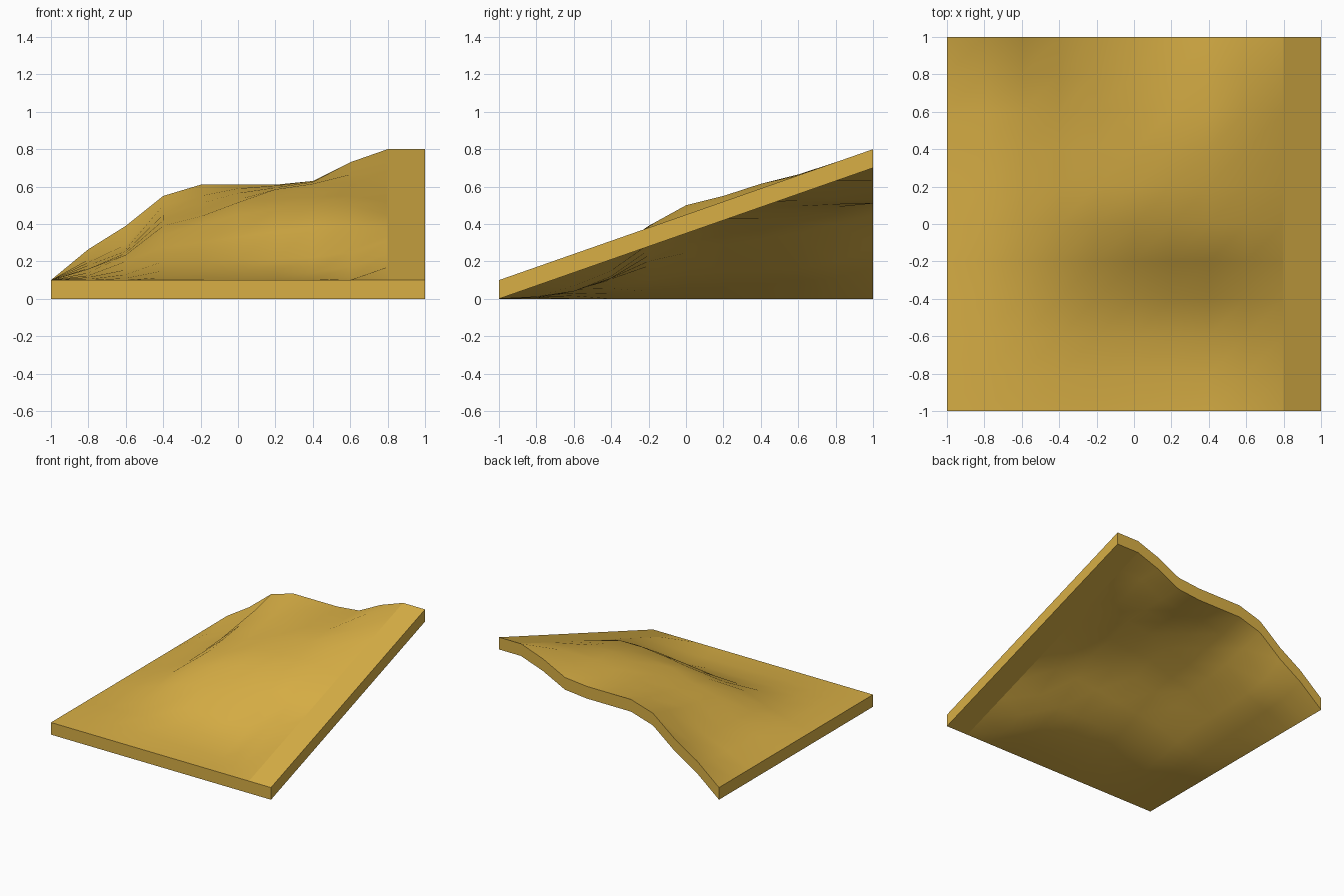
import bpy
import bmesh

STEP = 0.2
THICK = 0.1

# Surface heights: one column per x from -0.8 to 0.6, each running y = -0.8 .. 1
columns = [
    (0.105, 0.115, 0.125, 0.14, 0.16, 0.165, 0.18, 0.195, 0.21, 0.265),
    (0.11, 0.13, 0.155, 0.20, 0.235, 0.245, 0.255, 0.265, 0.29, 0.39),
    (0.115, 0.15, 0.20, 0.275, 0.345, 0.39, 0.42, 0.45, 0.50, 0.55),
    (0.115, 0.145, 0.205, 0.30, 0.40, 0.44, 0.465, 0.51, 0.55, 0.61),
    (0.11, 0.145, 0.21, 0.33, 0.45, 0.515, 0.53, 0.565, 0.59, 0.61),
    (0.11, 0.145, 0.21, 0.36, 0.48, 0.53, 0.585, 0.595, 0.605, 0.61),
    (0.105, 0.14, 0.22, 0.38, 0.50, 0.545, 0.615, 0.625, 0.63, 0.63),
    (0.11, 0.17, 0.25, 0.39, 0.50, 0.55, 0.615, 0.665, 0.73, 0.73),
]


def height(i, j):
    """Top height at grid point i along x, j along y."""
    if i == 0 or j == 0:
        return 0.1                      # level left and front edges
    if i >= 9:
        return 0.1 + 0.07 * j           # straight ramp on the right
    return columns[i - 1][j - 1]


# Top and bottom sheets, then the rim between them
bm = bmesh.new()
top, low = {}, {}
for i in range(11):
    for j in range(11):
        x, y, z = -1 + i * STEP, -1 + j * STEP, height(i, j)
        top[i, j] = bm.verts.new((x, y, z))
        low[i, j] = bm.verts.new((x, y, z - THICK))

for i in range(10):
    for j in range(10):
        ring = [(i, j), (i + 1, j), (i + 1, j + 1), (i, j + 1)]
        for face in (bm.faces.new([top[k] for k in ring]),
                     bm.faces.new([low[k] for k in reversed(ring)])):
            face.smooth = i < 9         # the ramp strip stays flat

rim = ([(i, 0) for i in range(10)] + [(10, j) for j in range(10)]
       + [(i, 10) for i in range(10, 0, -1)] + [(0, j) for j in range(10, 0, -1)])
for a, b in zip(rim, rim[1:] + rim[:1]):
    bm.faces.new((low[a], low[b], top[b], top[a]))

mesh = bpy.data.meshes.new("terrain_slope")
bm.to_mesh(mesh)
bm.free()
terrain = bpy.data.objects.new("terrain_slope", mesh)
bpy.context.collection.objects.link(terrain)

# Sandy gold colour
sand = bpy.data.materials.new("sand")
sand.diffuse_color = (0.69, 0.43, 0.06, 1)
mesh.materials.append(sand)
